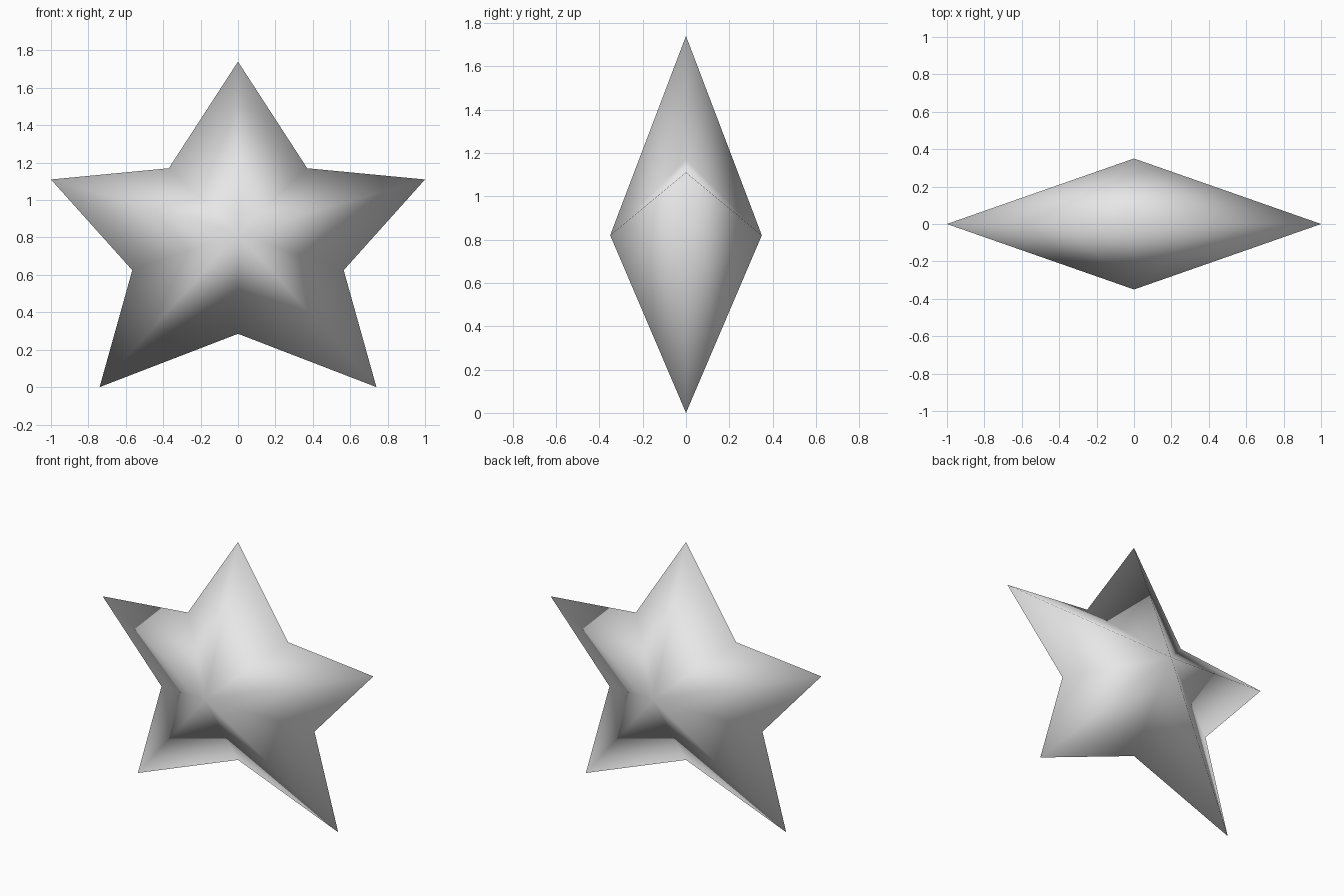
import bpy
import bmesh

cube = bpy.data.objects.get("Cube")
if cube:
    bpy.data.objects.remove(cube, do_unlink=True)

# Pale grey material
grey = bpy.data.materials.new("pale_grey")
grey.use_nodes = True
colour = (0.8, 0.8, 0.8, 1.0)
grey.diffuse_color = colour
grey.node_tree.nodes["Principled BSDF"].inputs["Base Color"].default_value = colour

# Star outline on the +x side, from the top tip down to the lower notch (x, z)
half = [(0, 1.74), (0.37, 1.17), (1, 1.11), (0.565, 0.625), (0.74, 0), (0, 0.285)]
outline = half + [(-x, z) for x, z in reversed(half[1:-1])]

# Rim joined to a front and a back peak
bm = bmesh.new()
rim = [bm.verts.new((x, 0, z)) for x, z in outline]
for depth in (-0.35, 0.35):
    peak = bm.verts.new((0, depth, 0.82))
    for i, vert in enumerate(rim):
        bm.faces.new((vert, rim[(i + 1) % len(rim)], peak))
bmesh.ops.recalc_face_normals(bm, faces=bm.faces)

mesh = bpy.data.meshes.new("star")
bm.to_mesh(mesh)
bm.free()
mesh.materials.append(grey)
mesh.shade_smooth()
star = bpy.data.objects.new("star", mesh)
bpy.context.collection.objects.link(star)
